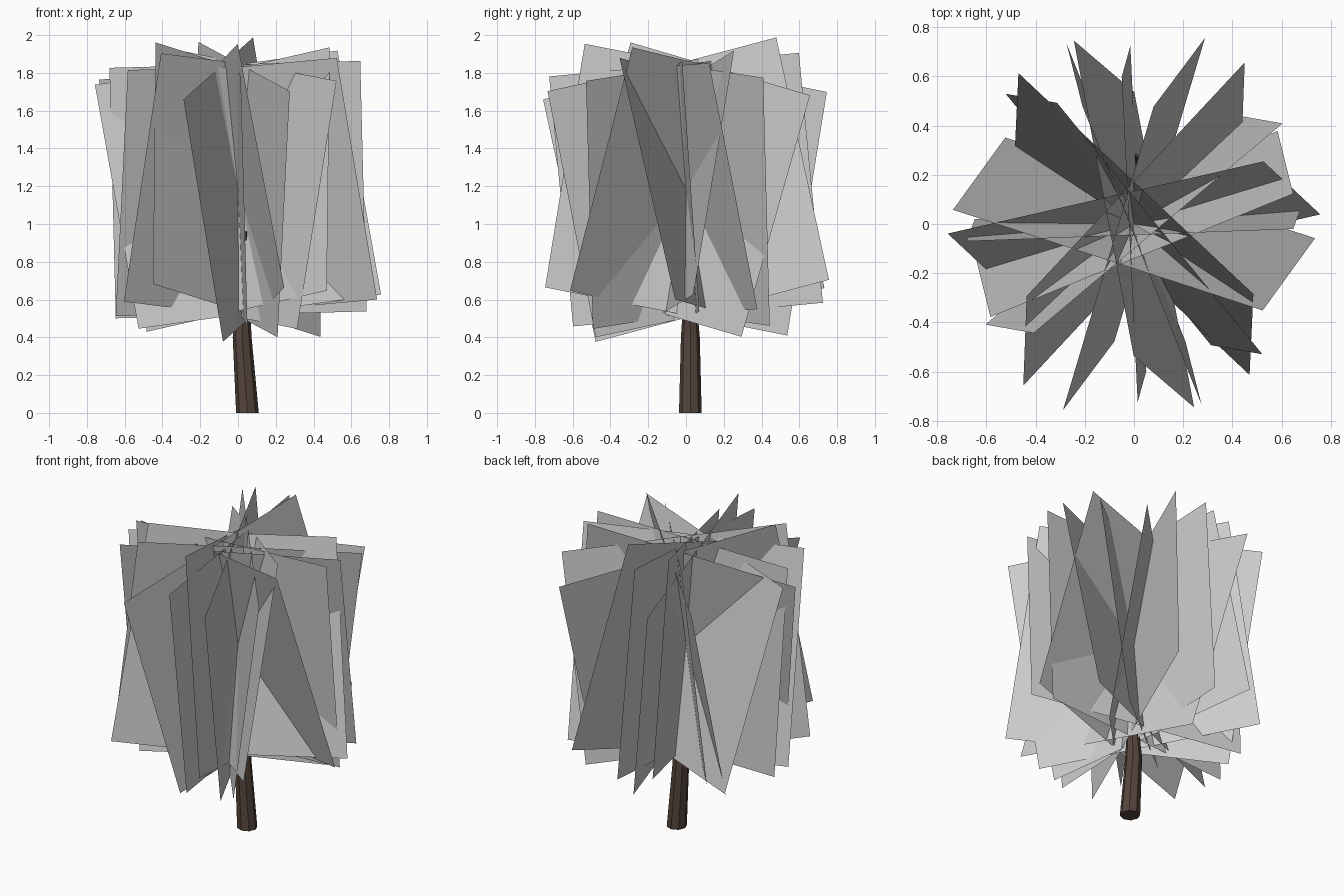
import bpy, bmesh, math
from mathutils import Vector

if "Cube" in bpy.data.objects:
    bpy.data.objects.remove(bpy.data.objects["Cube"])

CENTRE = Vector((0, 0, 1.182))
HALF_DIAG = 0.94

bark = bpy.data.materials.new("bark")
bark.diffuse_color = (0.09, 0.06, 0.045, 1)
bark.use_nodes = True
bark.node_tree.nodes["Principled BSDF"].inputs["Base Color"].default_value = bark.diffuse_color


def add_object(name, bm, mat=None):
    mesh = bpy.data.meshes.new(name)
    bm.to_mesh(mesh)
    bm.free()
    obj = bpy.data.objects.new(name, mesh)
    bpy.context.collection.objects.link(obj)
    if mat:
        mesh.materials.append(mat)
    return obj


def leaf_card(bm, a, b):
    """Square card through the crown centre, from its two upper corners."""
    a, b = Vector(a).normalized(), Vector(b).normalized()
    err = a.dot(b) / 2
    a, b = (a - b * err).normalized() * HALF_DIAG, (b - a * err).normalized() * HALF_DIAG
    bm.faces.new([bm.verts.new(CENTRE + v) for v in (a, b, -a, -b)])


def limb(name, path, sides):
    """Tapered faceted tube along (x, y, z, radius) points."""
    bm = bmesh.new()
    rings = []
    for i, (x, y, z, r) in enumerate(path):
        rings.append([bm.verts.new((x + r * math.cos(2 * math.pi * k / sides),
                                    y + r * math.sin(2 * math.pi * k / sides), z))
                      for k in range(sides)])
    for lo, hi in zip(rings, rings[1:]):
        for k in range(sides):
            n = (k + 1) % sides
            bm.faces.new((lo[k], lo[n], hi[n], hi[k]))
    bm.faces.new(rings[0][::-1])
    bm.faces.new(rings[-1])
    add_object(name, bm, bark)


# Crown: crossed square leaf cards, upper corners relative to the centre
cards = [
    ((-0.44, -0.30, 0.77), (0.455, 0.66, 0.49)),
    ((0.50, -0.30, 0.75), (-0.48, 0.62, 0.52)),
    ((0.52, -0.53, 0.56), (-0.32, 0.50, 0.73)),
    ((0.08, 0.48, 0.81), (-0.29, -0.76, 0.48)),
    ((0.015, -0.72, 0.59), (-0.05, 0.60, 0.72)),
    ((-0.245, 0.75, 0.515), (0.0, -0.54, 0.77)),
    ((-0.21, 0.48, 0.78), (0.275, -0.735, 0.52)),
    ((-0.41, -0.445, 0.72), (0.605, 0.41, 0.59)),
    ((-0.74, 0.06, 0.578), (0.525, -0.35, 0.69)),
    ((-0.76, -0.04, 0.553), (0.53, 0.255, 0.735)),
    ((-0.68, -0.07, 0.64), (0.65, -0.02, 0.68)),
    ((0.66, 0.13, 0.66), (-0.595, -0.38, 0.62)),
]
crown = bmesh.new()
for a, b in cards:
    leaf_card(crown, a, b)
add_object("leaf_cards", crown)

# Trunk leaning slightly, with two thin branches
limb("trunk", [(0.05, 0.023, 0, 0.06), (0.022, 0.023, 0.4, 0.05),
               (0.03, 0.02, 0.7, 0.027), (0.0, 0.0, 1.01, 0.01)], 8)
limb("back_branch", [(0.025, 0.03, 0.55, 0.028), (0.03, 0.15, 0.82, 0.02),
                     (0.01, 0.28, 1.02, 0.008)], 5)
limb("front_branch", [(0.025, 0.02, 0.58, 0.025), (0.04, -0.06, 0.78, 0.018),
                      (0.04, -0.12, 0.96, 0.008)], 5)
